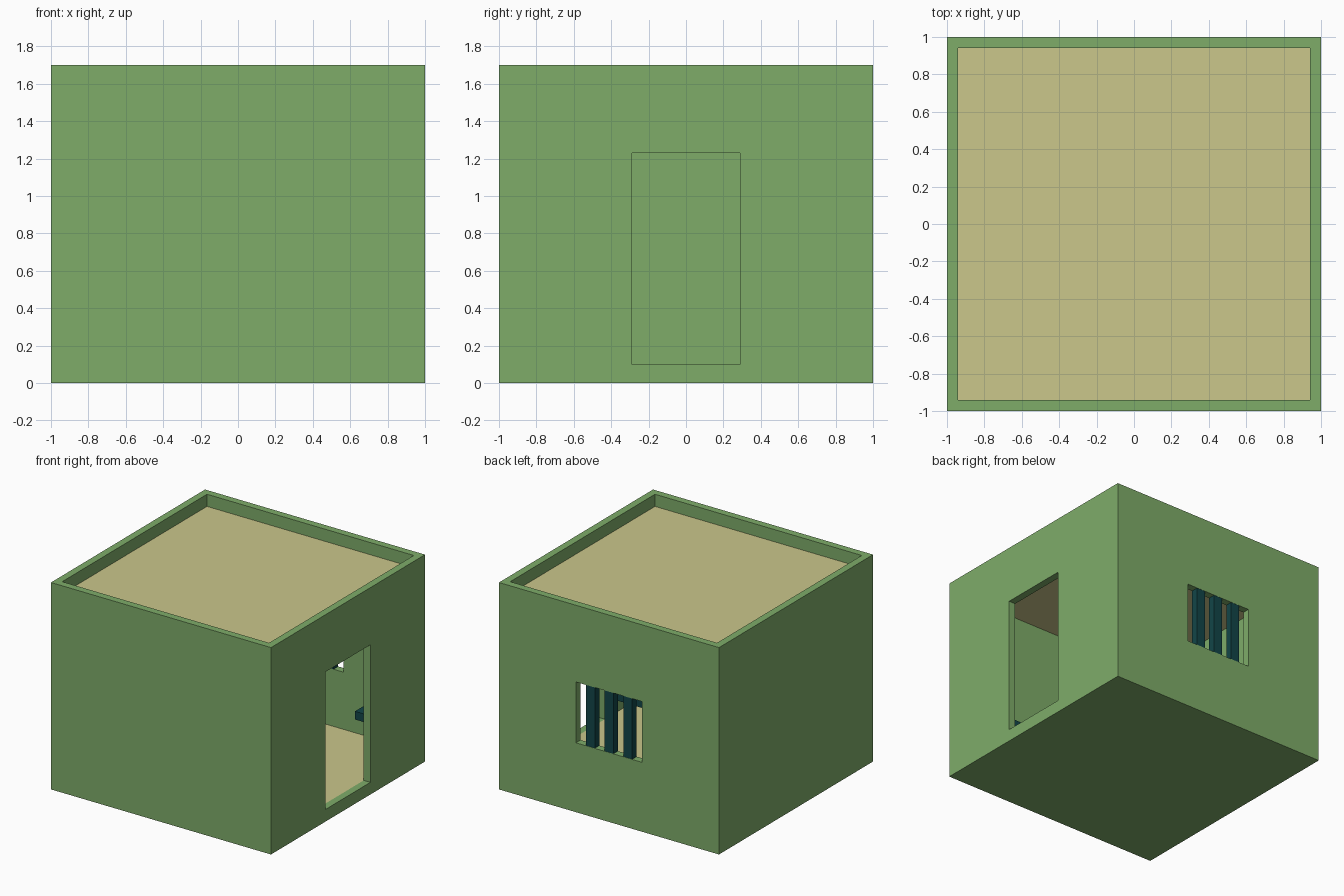
import bpy

if "Cube" in bpy.data.objects:
    bpy.data.objects.remove(bpy.data.objects["Cube"])


def material(name, rgb):
    m = bpy.data.materials.new(name)
    m.diffuse_color = (*rgb, 1)
    m.use_nodes = True
    m.node_tree.nodes["Principled BSDF"].inputs["Base Color"].default_value = m.diffuse_color
    return m


GREEN = material("green_wall", (0.209, 0.413, 0.141))
TAN = material("tan_floor", (0.597, 0.571, 0.258))
TEAL = material("dark_teal", (0.006, 0.06, 0.065))


def box(name, lo, hi, mat=None):
    """Box between two opposite corners."""
    bpy.ops.mesh.primitive_cube_add(size=1)
    o = bpy.context.object
    o.name = name
    mid = [(a + b) / 2 for a, b in zip(lo, hi)]
    size = [b - a for a, b in zip(lo, hi)]
    for v in o.data.vertices:
        v.co = [c * s + m for c, s, m in zip(v.co, size, mid)]
    if mat:
        o.data.materials.append(mat)
    return o


W = 0.94  # inner face of the walls

# Wall shell, with room, door and window openings cut out
walls = box("walls", (-1, -1, 0), (1, 1, 1.7), GREEN)
cutters = [
    box("room_cutter", (-W, -W, 0.06), (W, W, 1.9)),
    box("door_cutter", (0.8, -0.29, 0.10), (1.2, 0.29, 1.23)),
    box("window_cutter", (-0.3, 0.8, 0.57), (0.3, 1.2, 1.07)),
]
bpy.context.view_layer.objects.active = walls
for c in cutters:
    mod = walls.modifiers.new(c.name, 'BOOLEAN')
    mod.operation = 'DIFFERENCE'
    mod.solver = 'EXACT'
    mod.object = c
    bpy.ops.object.modifier_apply(modifier=mod.name)
for c in cutters:
    bpy.data.objects.remove(c)

# Floor and thin roof sheet set below the parapet
box("floor", (-W, -W, 0.06), (W, W, 0.10), TAN)
box("roof", (-W, -W, 1.595), (W, W, 1.60), TAN)

# Window bars
for i in (-1, 0, 1):
    x = i * 0.17
    box(f"window_bar_{i + 2}", (x - 0.04, 0.94, 0.57), (x + 0.04, 0.998, 1.07), TEAL)

# Wall-mounted bed and small shelf seat either side of the door
box("bed", (-0.2, -W, 0.22), (W, -0.40, 0.29), TEAL)
box("shelf_seat", (0.615, 0.64, 0.38), (W, W, 0.447), TEAL)
